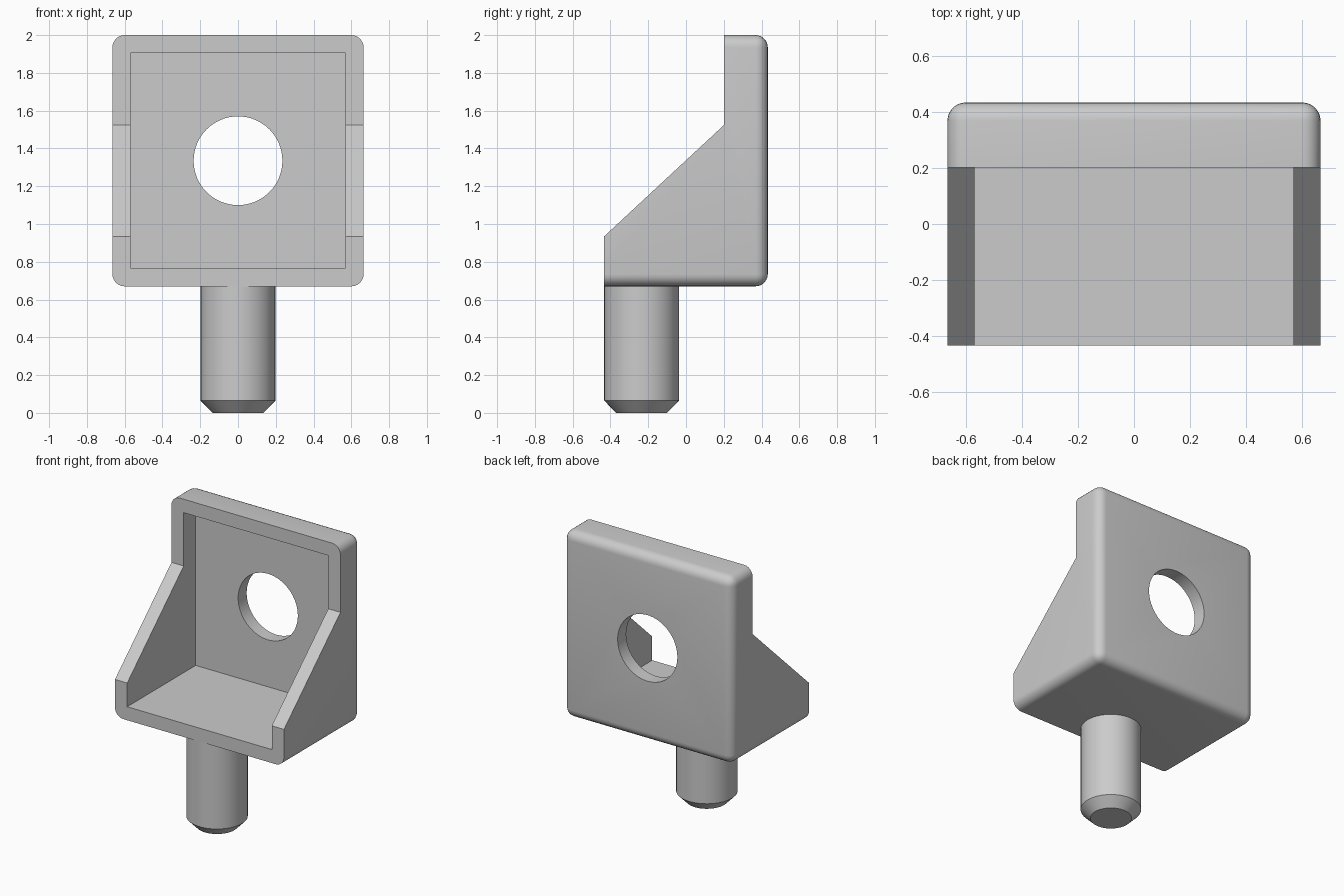
import bpy, bmesh, math
from mathutils import Matrix

if "Cube" in bpy.data.objects:
    bpy.data.objects.remove(bpy.data.objects["Cube"])

W, YF, YB = 0.665, -0.433, 0.433   # half width, front, back
Z0, Z1 = 0.67, 2.0                 # underside and top of the bracket
T, R = 0.096, 0.065                # wall thickness, edge radius


def make_object(name, bm):
    bmesh.ops.recalc_face_normals(bm, faces=bm.faces)
    mesh = bpy.data.meshes.new(name)
    bm.to_mesh(mesh)
    bm.free()
    obj = bpy.data.objects.new(name, mesh)
    bpy.context.collection.objects.link(obj)
    return obj


def prism(profile, half_width):
    """Extrude a (y, z) profile along x."""
    bm = bmesh.new()
    face = bm.faces.new([bm.verts.new((-half_width, y, z)) for y, z in profile])
    ext = bmesh.ops.extrude_face_region(bm, geom=[face])
    verts = [g for g in ext["geom"] if isinstance(g, bmesh.types.BMVert)]
    bmesh.ops.translate(bm, verts=verts, vec=(2 * half_width, 0, 0))
    return bm


def rect(y0, y1, z0, z1):
    return [(y0, z0), (y1, z0), (y1, z1), (y0, z1)]


def activate(obj):
    bpy.ops.object.select_all(action='DESELECT')
    obj.select_set(True)
    bpy.context.view_layer.objects.active = obj


def cut(obj, cutter):
    cutter.hide_render = True
    mod = obj.modifiers.new("cut", 'BOOLEAN')
    mod.operation, mod.solver, mod.object = 'DIFFERENCE', 'EXACT', cutter
    activate(obj)
    bpy.ops.object.modifier_apply(modifier=mod.name)
    bpy.data.objects.remove(cutter)


# Bracket block: every edge rounded except those of the open front
bm = prism(rect(YF, YB, Z0, Z1), W)
edges = [e for e in bm.edges if max(v.co.y for v in e.verts) > 0]
bmesh.ops.bevel(bm, geom=edges, offset=R, offset_type='OFFSET', segments=6,
                profile=0.5, affect='EDGES', clamp_overlap=True)
bracket = make_object("bracket", bm)

# Sloping side walls
slope = (1.525 - 0.935) / (0.202 - YF)
cut(bracket, make_object("slope_cutter", prism(
    [(YF - 0.2, 0.935 - 0.2 * slope), (0.202, 1.525), (0.202, 2.3), (YF - 0.2, 2.3)], 1)))

# Open cavity
cut(bracket, make_object("cavity_cutter",
                         prism(rect(-1, YB - T, Z0 + T, Z1 - T), W - T)))

# Round screw hole through the back wall
bm = bmesh.new()
bmesh.ops.create_cone(bm, cap_ends=True, segments=64, radius1=0.235, radius2=0.235, depth=1,
                      matrix=Matrix.Translation((0, 0.4, 1.335)) @ Matrix.Rotation(math.pi / 2, 4, 'X'))
cut(bracket, make_object("hole_cutter", bm))

# Shelf pin with a chamfered tip
bm = bmesh.new()
for r0, r1, z0, z1 in ((0.135, 0.198, 0, 0.065), (0.198, 0.198, 0.065, Z0 + 0.005)):
    bmesh.ops.create_cone(bm, cap_ends=False, segments=48, radius1=r0, radius2=r1, depth=z1 - z0,
                          matrix=Matrix.Translation((0, YF + 0.198, (z0 + z1) / 2)))
bmesh.ops.remove_doubles(bm, verts=bm.verts, dist=1e-4)
bmesh.ops.holes_fill(bm, edges=[e for e in bm.edges if e.is_boundary], sides=0)
pin = make_object("pin", bm)

for obj in (bracket, pin):
    activate(obj)
    bpy.ops.object.shade_smooth_by_angle(angle=math.radians(30))
